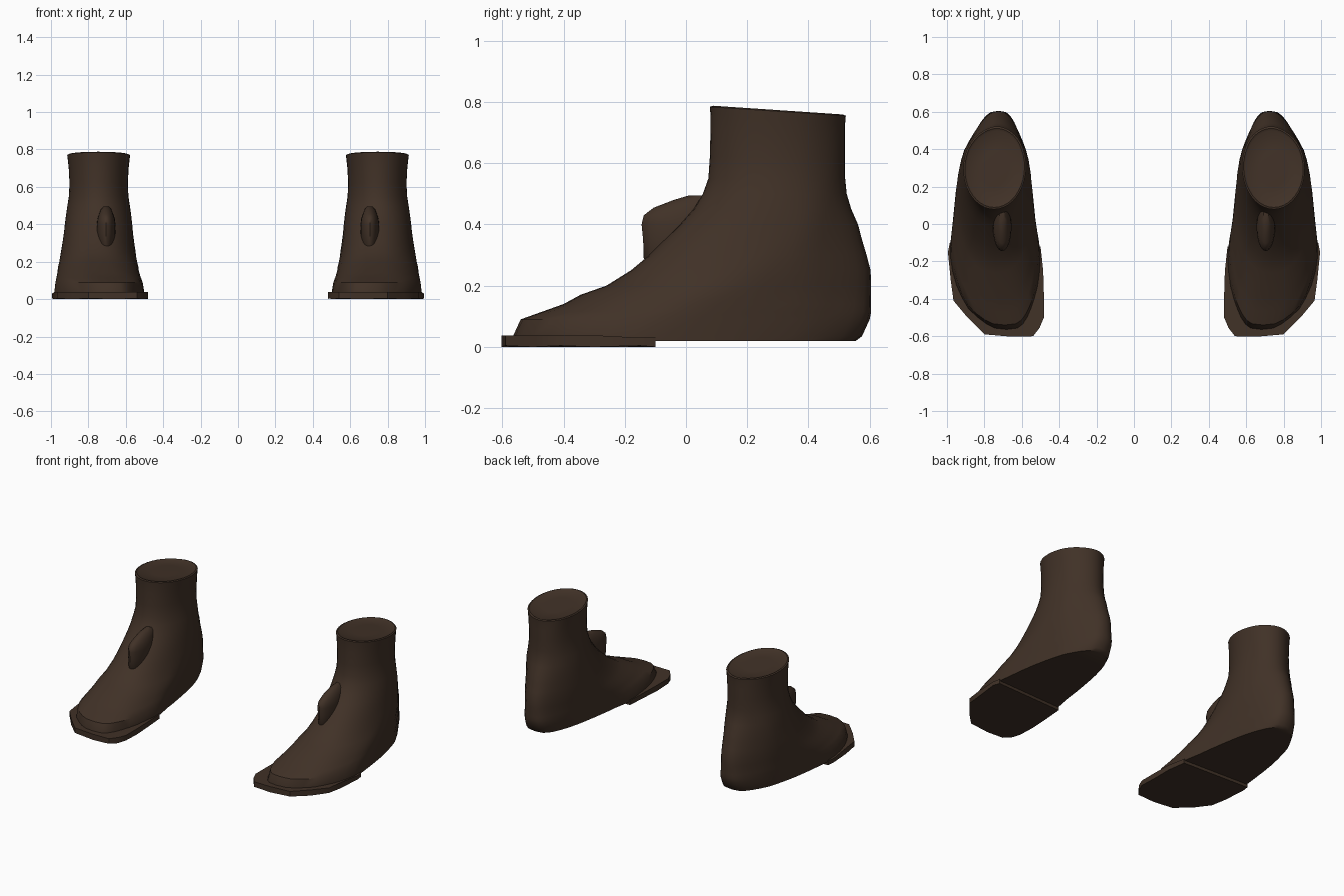
import bpy, bmesh, math

if "Cube" in bpy.data.objects:
    bpy.data.objects.remove(bpy.data.objects["Cube"])

brown = bpy.data.materials.new("dark_brown")
brown.diffuse_color = (0.052, 0.031, 0.020, 1)
brown.use_nodes = True
brown.node_tree.nodes["Principled BSDF"].inputs["Base Color"].default_value = brown.diffuse_color
N = 40


def lerp(table, t):
    """Piecewise-linear lookup in rows of (key, value, value...)."""
    if t <= table[0][0]:
        return table[0][1:]
    for a, b in zip(table, table[1:]):
        if t <= b[0]:
            f = (t - a[0]) / (b[0] - a[0])
            return [p + (q - p) * f for p, q in zip(a[1:], b[1:])]
    return table[-1][1:]


# footprint: y, inner x, outer x
FOOT = [(-0.57, 0.50, 0.86), (-0.45, 0.49, 0.95), (-0.3, 0.485, 0.985),
        (-0.15, 0.495, 0.99), (0.0, 0.525, 0.97), (0.2, 0.545, 0.95),
        (0.4, 0.56, 0.925), (0.6, 0.59, 0.86)]
# side profile: z, front y, back y, half width limit, roundness of the ends
PROFILE = [(0.02, -0.565, 0.555, 0.26, 0.6), (0.035, -0.565, 0.575, 0.257, 0.6),
           (0.09, -0.54, 0.60, 0.24, 0.62), (0.115, -0.47, 0.605, 0.232, 0.65),
           (0.14, -0.40, 0.605, 0.226, 0.7), (0.17, -0.345, 0.605, 0.218, 0.75),
           (0.2, -0.26, 0.605, 0.21, 0.8), (0.25, -0.18, 0.603, 0.2, 0.85),
           (0.3, -0.12, 0.59, 0.192, 0.9), (0.35, -0.07, 0.575, 0.185, 0.95),
           (0.4, -0.02, 0.562, 0.18, 1), (0.45, 0.025, 0.54, 0.174, 1),
           (0.5, 0.055, 0.525, 0.167, 1), (0.55, 0.073, 0.52, 0.159, 1),
           (0.62, 0.078, 0.52, 0.156, 1), (0.7, 0.08, 0.52, 0.16, 1),
           (0.745, 0.08, 0.52, 0.165, 1), (0.772, 0.078, 0.522, 0.168, 1)]
# instep knob: z, front y, back y, half width
KNOB = [(0.24, -0.10, 0.04, 0.03), (0.29, -0.138, 0.07, 0.042),
        (0.35, -0.14, 0.10, 0.05), (0.40, -0.145, 0.11, 0.05),
        (0.43, -0.138, 0.12, 0.046), (0.455, -0.105, 0.13, 0.038),
        (0.48, -0.04, 0.13, 0.028), (0.495, 0.01, 0.12, 0.014)]
# welt around the toe: inner and outer outline
WELT = [(0.50, -0.12), (0.486, -0.25), (0.482, -0.38), (0.482, -0.50),
        (0.505, -0.555), (0.54, -0.60), (0.66, -0.602), (0.80, -0.59),
        (0.89, -0.50), (0.965, -0.41), (0.98, -0.30), (0.995, -0.15), (0.985, -0.10)]


def make_object(name, rings):
    """Skin a stack of rings, mirror it to the other foot and shade it smooth."""
    bm = bmesh.new()
    loops = [[bm.verts.new(p) for p in r] for r in rings]
    for a, b in zip(loops, loops[1:]):
        n = len(a)
        for i in range(n):
            bm.faces.new((a[i], a[(i + 1) % n], b[(i + 1) % n], b[i]))
    bm.faces.new(loops[0][::-1])
    bm.faces.new(loops[-1])
    bmesh.ops.recalc_face_normals(bm, faces=bm.faces)
    me = bpy.data.meshes.new(name)
    bm.to_mesh(me)
    bm.free()
    me.materials.append(brown)
    ob = bpy.data.objects.new(name, me)
    bpy.context.collection.objects.link(ob)
    ob.modifiers.new("other_foot", 'MIRROR').use_mirror_merge = False
    bpy.ops.object.select_all(action='DESELECT')
    bpy.context.view_layer.objects.active = ob
    ob.select_set(True)
    bpy.ops.object.shade_smooth_by_angle(angle=math.radians(40))
    return ob


def boot_ring(z, yf, yb, limit, power, scale=1.0):
    pts = []
    for i in range(N):
        a = 2 * math.pi * i / N
        y = (yf + yb) / 2 - math.cos(a) * (yb - yf) / 2 * scale
        inner, outer = lerp(FOOT, y)
        half = min((outer - inner) / 2, limit) * scale
        s = math.sin(a)
        x = (inner + outer) / 2 + math.copysign(abs(s) ** power, s) * half
        # the cuff is level at the front and dips towards the heel
        tilt = max(0, (z - 0.6) / 0.17) * (0.012 - 0.065 * (y - 0.08))
        pts.append((x, y, z + tilt))
    return pts


# boot body, closed by a slightly sunken lid inside the cuff
rings = [boot_ring(*row) for row in PROFILE]
rings.append(boot_ring(0.776, 0.08, 0.52, 0.166, 1, 0.96))
rings.append(boot_ring(0.768, 0.08, 0.52, 0.166, 1, 0.90))
rings.append(boot_ring(0.770, 0.08, 0.52, 0.166, 1, 0.45))
make_object("boot", rings)

# knob on the instep
knob = []
for z, yf, yb, half in KNOB:
    knob.append([(0.705 + half * math.sin(2 * math.pi * i / 20),
                  (yf + yb) / 2 - math.cos(2 * math.pi * i / 20) * (yb - yf) / 2, z)
                 for i in range(20)])
make_object("instep_knob", knob)

# flat welt under the toes, with a slightly ragged lower edge
low = [(x, y, 0.004 * (i % 2)) for i, (x, y) in enumerate(WELT)]
high = [(x, y, 0.038 if y < -0.2 else 0.03) for x, y in WELT]
make_object("toe_welt", [low, high])
